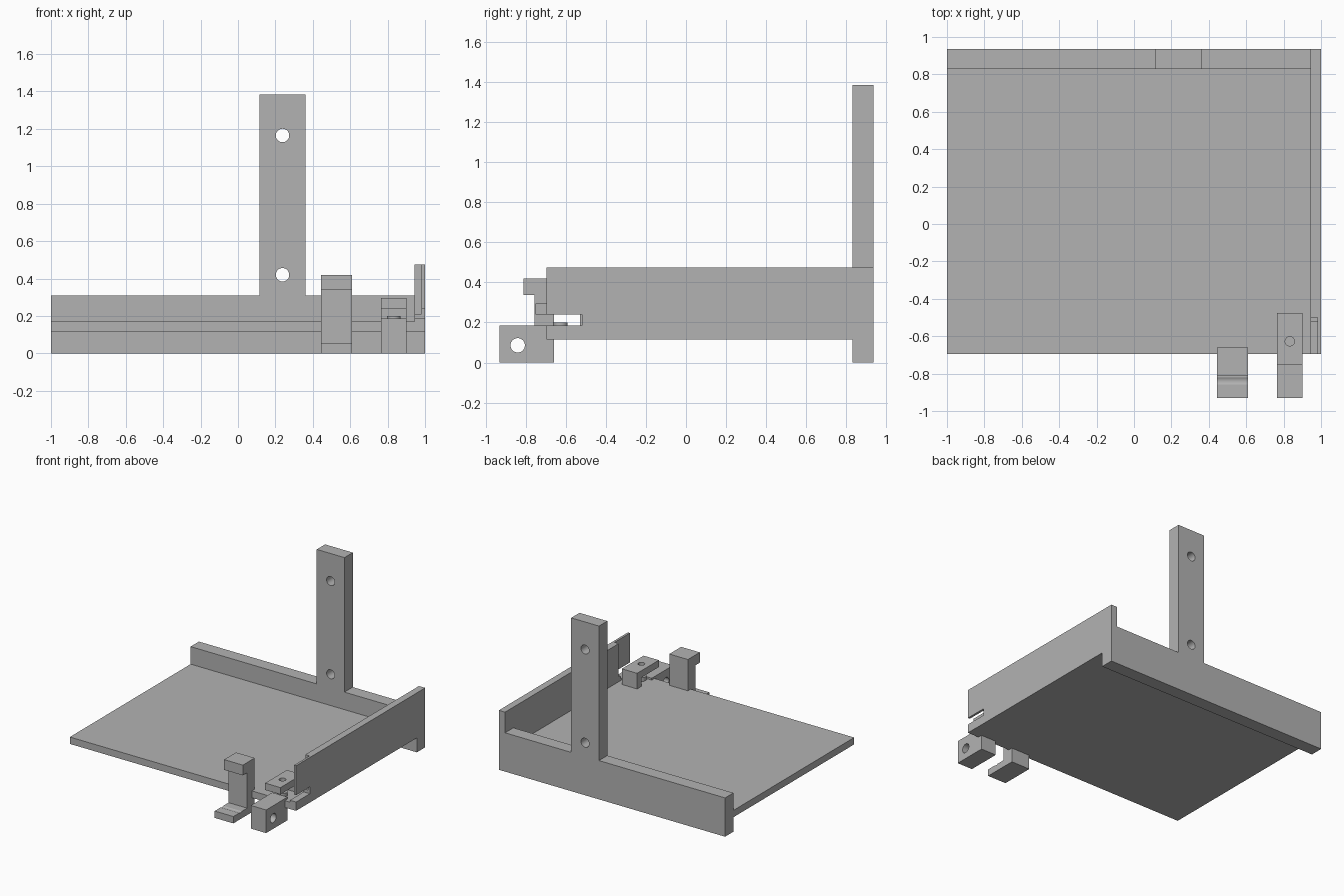
import bpy
import bmesh
from math import radians
from mathutils import Matrix, Vector

if "Cube" in bpy.data.objects:
    bpy.data.objects.remove(bpy.data.objects["Cube"], do_unlink=True)

grey = bpy.data.materials.new("plain_grey")
grey.use_nodes = True
colour = (0.45, 0.45, 0.45, 1)
grey.diffuse_color = colour
grey.node_tree.nodes["Principled BSDF"].inputs["Base Color"].default_value = colour


def finish(name, bm):
    bmesh.ops.recalc_face_normals(bm, faces=bm.faces)
    mesh = bpy.data.meshes.new(name)
    bm.to_mesh(mesh)
    bm.free()
    mesh.materials.append(grey)
    obj = bpy.data.objects.new(name, mesh)
    bpy.context.collection.objects.link(obj)
    return obj


def extrude(name, points, axis, start, end):
    """Extrude a 2D outline along x (points are y, z) or y (points are x, z)."""
    bm = bmesh.new()
    if axis == 'X':
        verts = [bm.verts.new((start, a, b)) for a, b in points]
        shift = Vector((end - start, 0, 0))
    else:
        verts = [bm.verts.new((a, start, b)) for a, b in points]
        shift = Vector((0, end - start, 0))
    face = bm.faces.new(verts)
    new = bmesh.ops.extrude_face_region(bm, geom=[face])["geom"]
    bmesh.ops.translate(bm, vec=shift,
                        verts=[v for v in new if isinstance(v, bmesh.types.BMVert)])
    return finish(name, bm)


def box(name, x, y, z):
    return extrude(name, [(y[0], z[0]), (y[1], z[0]), (y[1], z[1]), (y[0], z[1])],
                   'X', x[0], x[1])


def cylinder(name, centre, radius, depth, axis):
    turn = {'X': Matrix.Rotation(radians(90), 4, 'Y'),
            'Y': Matrix.Rotation(radians(90), 4, 'X'),
            'Z': Matrix()}[axis]
    bm = bmesh.new()
    bmesh.ops.create_cone(bm, cap_ends=True, segments=40, radius1=radius, radius2=radius,
                          depth=depth, matrix=Matrix.Translation(centre) @ turn)
    return finish(name, bm)


def cut(obj, cutter):
    mod = obj.modifiers.new("cut", 'BOOLEAN')
    mod.operation = 'DIFFERENCE'
    mod.solver = 'EXACT'
    mod.object = cutter
    bpy.context.view_layer.objects.active = obj
    bpy.ops.object.modifier_apply(modifier=mod.name)
    bpy.data.objects.remove(cutter, do_unlink=True)


def smooth(obj):
    bpy.ops.object.select_all(action='DESELECT')
    obj.select_set(True)
    bpy.context.view_layer.objects.active = obj
    bpy.ops.object.shade_smooth_by_angle(angle=radians(30))


FRONT, BACK, RAIL = -0.695, 0.935, 0.83

# Flat bed
box("bed_plate", (-1, 0.945), (FRONT, RAIL), (0.115, 0.17))

# Back rail with its upright post in one outline
back_frame = extrude("back_rail_and_post",
                     [(-1, 0), (1, 0), (1, 0.31), (0.36, 0.31), (0.36, 1.385),
                      (0.115, 1.385), (0.115, 0.31), (-1, 0.31)], 'Y', RAIL, BACK)
for z in (0.42, 1.165):
    cut(back_frame, cylinder("hole", (0.238, 0.88, z), 0.036, 0.4, 'Y'))
smooth(back_frame)

# Side wall with an open slot at the front and a thinned upper end
side_wall = extrude("side_wall",
                    [(FRONT, 0.115), (BACK, 0.115), (BACK, 0.475), (FRONT, 0.475),
                     (FRONT, 0.24), (-0.52, 0.24), (-0.52, 0.185), (FRONT, 0.185)],
                    'X', 0.945, 1)
cut(side_wall, box("recess", (0.9, 0.982), (-0.8, -0.5), (0.21, 0.6)))

# Front hook: foot, column and overhanging head
hook = extrude("front_hook",
               [(-0.93, 0), (-0.66, 0), (-0.66, 0.42), (-0.81, 0.42), (-0.81, 0.338),
                (-0.755, 0.338), (-0.755, 0.055), (-0.93, 0.055)], 'X', 0.445, 0.61)

# Pivot block, sharing its bore line with the hook foot
pivot_block = box("pivot_block", (0.765, 0.9), (-0.93, -0.66), (0, 0.185))
for part in (hook, pivot_block):
    cut(part, cylinder("bore", (0.7, -0.84, 0.086), 0.036, 1, 'X'))
    smooth(part)

# Clamp arm with a rear leg, and the round boss beneath its hole
clamp_arm = extrude("clamp_arm",
                    [(-0.75, 0.24), (-0.53, 0.24), (-0.53, 0.17), (-0.475, 0.17),
                     (-0.475, 0.295), (-0.75, 0.295)], 'X', 0.765, 0.9)
cut(clamp_arm, cylinder("pin_hole", (0.833, -0.627, 0.27), 0.025, 0.2, 'Z'))
smooth(clamp_arm)
smooth(cylinder("round_boss", (0.833, -0.627, 0.175), 0.036, 0.05, 'Z'))
